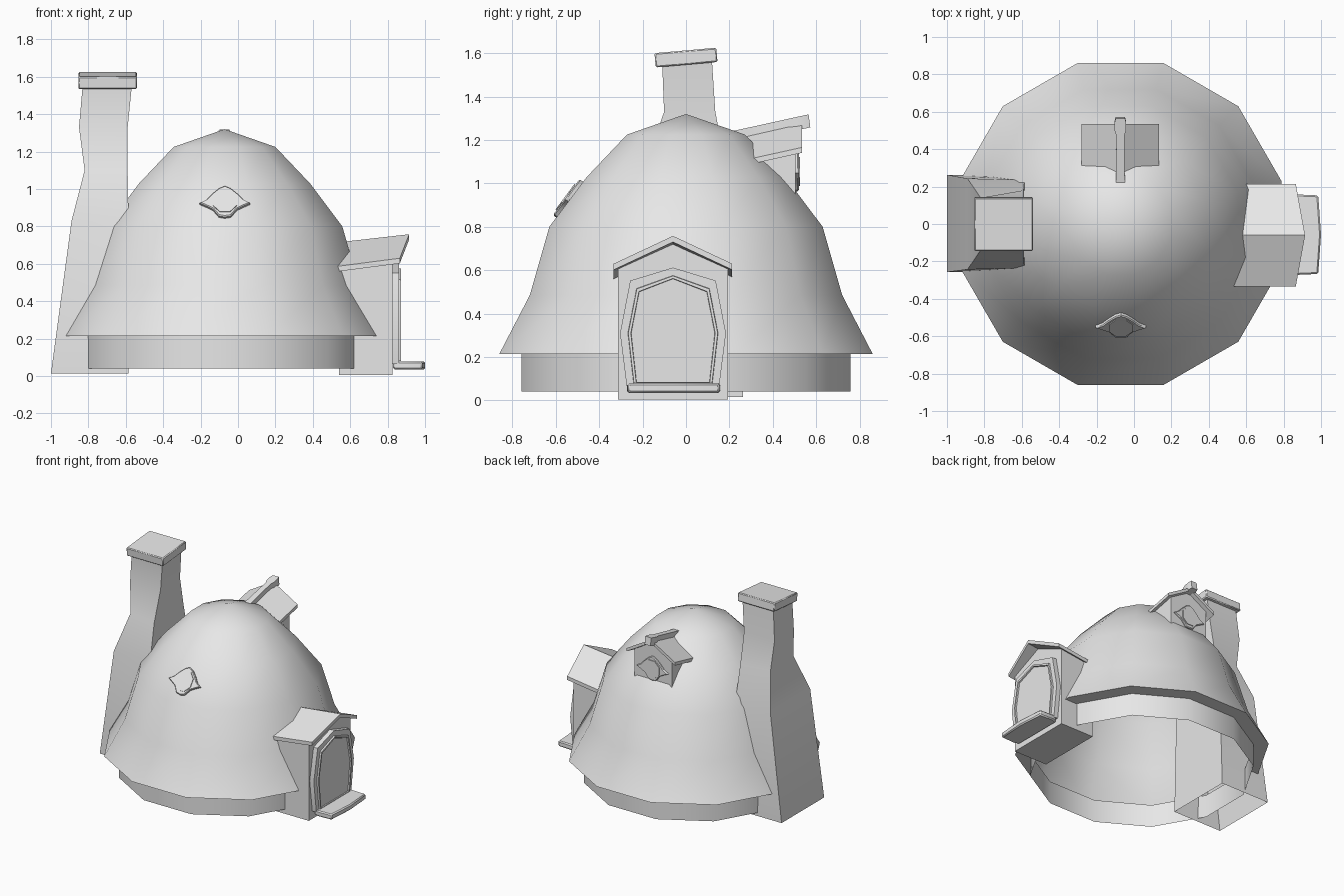
import bpy, bmesh, math
from mathutils import Matrix, Vector

old = bpy.data.objects.get("Cube")
if old:
    bpy.data.objects.remove(old, do_unlink=True)

grey = bpy.data.materials.new("plain_grey")
grey.use_nodes = True
grey.diffuse_color = (0.8, 0.8, 0.8, 1)
grey.node_tree.nodes["Principled BSDF"].inputs["Base Color"].default_value = (0.8, 0.8, 0.8, 1)


def loft(name, rings, caps=(True, True), matrix=Matrix(), smooth=30, bevel=0):
    """Skin a list of equal closed rings, with optional end caps."""
    bm = bmesh.new()
    loops = [[bm.verts.new(matrix @ Vector(p)) for p in ring] for ring in rings]
    n = len(loops[0])
    for a, b in zip(loops, loops[1:]):
        for i in range(n):
            j = (i + 1) % n
            bm.faces.new((a[i], a[j], b[j], b[i]))
    for loop, cap in zip((loops[0], loops[-1]), caps):
        if cap:
            bm.faces.new(loop)
    bmesh.ops.remove_doubles(bm, verts=bm.verts, dist=0.0005)
    bmesh.ops.recalc_face_normals(bm, faces=bm.faces)
    mesh = bpy.data.meshes.new(name)
    bm.to_mesh(mesh)
    bm.free()
    mesh.materials.append(grey)
    obj = bpy.data.objects.new(name, mesh)
    bpy.context.collection.objects.link(obj)
    bpy.ops.object.select_all(action='DESELECT')
    obj.select_set(True)
    bpy.context.view_layer.objects.active = obj
    bpy.ops.object.shade_smooth_by_angle(angle=math.radians(smooth))
    if bevel:
        mod = obj.modifiers.new("soft_edges", 'BEVEL')
        mod.width = bevel
        mod.segments = 1
    return obj


def mirrored(half):
    """Close a half outline (top to bottom, x >= 0) by mirroring it."""
    return half + [(-x, z) for x, z in reversed(half) if x > 0]


def extrude_out(outline, u0, u1):
    return [[(u, v, z) for v, z in outline] for u in (u0, u1)]


# Round hut: wall, eave and domed roof in twelve sides
def ring(apothem, z):
    r = apothem / math.cos(math.pi / 12)
    angles = [math.radians(15 + 30 * k) for k in range(12)]
    return [(-0.072 + r * math.cos(a), r * math.sin(a), z) for a in angles]


loft("round_wall", [ring(0.757, 0.04), ring(0.757, 0.215)], (False, False), smooth=40)
dome = [(0.757, 0.215), (0.86, 0.215), (0.72, 0.485), (0.63, 0.8),
        (0.457, 1.03), (0.272, 1.225), (0, 1.32)]
loft("domed_roof", [ring(r, z) for r, z in dome], (False, False), smooth=40)


# Chimney: outer x, inner x, outer and inner half width, sideways shift, height
def stack_ring(xo, xi, ho, hi, dy, z):
    return [(xo, dy - ho, z), (xi, dy - hi, z), (xi, dy + hi, z), (xo, dy + ho, z)]


stack = [(-1, -0.585, 0.26, 0.26, 0.003, 0.015), (-0.89, -0.585, 0.243, 0.235, 0, 0.83),
         (-0.82, -0.59, 0.14, 0.18, 0, 1.1), (-0.85, -0.59, 0.118, 0.118, 0.017, 1.33),
         (-0.83, -0.567, 0.115, 0.115, 0.005, 1.56)]
loft("chimney_stack", [stack_ring(*s) for s in stack], (False, True), smooth=40)
tilt = Matrix.Translation((-0.697, 0, 1.58)) @ Matrix.Rotation(math.radians(5), 4, 'X')
slab = [(x, y) for x, y in ((-1, -1), (1, -1), (1, 1), (-1, 1))]
loft("chimney_cap", [[(0.157 * x, 0.143 * y, z) for x, y in slab] for z in (-0.033, 0.033)],
     matrix=tilt, bevel=0.006)


# Gabled parts: local x points outward, y sideways, z up
def gable_roof(name, matrix, u0, u1, rake, width, rise, z, thick, slope):
    rings = []
    for u, r in ((u0, 0), (u1, rake)):
        base = z + slope * (u - u1)
        top = [(u, -width, base), (u + r, 0, base + rise), (u, width, base)]
        rings.append(top + [(a, b, c - thick) for a, b, c in reversed(top)])
    loft(name, rings, matrix=matrix)


def gable_body(name, matrix, u0, u1, width, rise, floor, z, slope):
    rings = []
    for u in (u0, u1):
        top = z + slope * (u - u1)
        rings.append([(u, -width, floor), (u, width, floor), (u, width, top),
                      (u, 0, top + rise), (u, -width, top)])
    loft(name, rings, matrix=matrix)


porch = Matrix.Translation((0, -0.06, 0))
gable_body("porch_walls", porch, 0.54, 0.825, 0.254, 0.115, 0.005, 0.605, 0.13)
gable_roof("porch_roof", porch, 0.53, 0.865, 0.05, 0.273, 0.128, 0.63, 0.028, 0.13)

# Door with surround, raised trim and panel
def door_outline(inset):
    k = 1 - inset / 0.245
    half = [(0, 0.612 - inset), (0.197 * k, 0.552 - inset), (0.244 * k, 0.31),
            (0.213 * k, 0.065 + inset * 0.4)]
    return mirrored(half)


loft("door_surround", extrude_out(door_outline(0), 0.815, 0.86), matrix=porch)
trim = [[(u, v, z) for v, z in door_outline(i)]
        for u, i in ((0.858, 0.036), (0.872, 0.038), (0.872, 0.05), (0.858, 0.052))]
loft("door_trim", trim, (False, False), matrix=porch)
loft("door_panel", extrude_out(door_outline(0.056), 0.855, 0.865), matrix=porch)

# Doorstep with a slightly bowed front
step = [(0.83, -0.2), (0.87, -0.215), (0.985, -0.21), (1, 0), (0.985, 0.21),
        (0.87, 0.215), (0.83, 0.2)]
loft("doorstep", [[(x, y, z) for x, y in step] for z in (0.035, 0.078)],
     matrix=Matrix.Translation((0, -0.057, 0)), bevel=0.008)

# Rear dormer with ridge beam
dormer = Matrix.Translation((-0.073, 0, 0)) @ Matrix.Rotation(math.pi / 2, 4, 'Z')
gable_body("dormer_walls", dormer, 0.25, 0.505, 0.16, 0.1, 0.94, 1.165, 0.22)
gable_roof("dormer_roof", dormer, 0.2, 0.535, 0, 0.207, 0.12, 1.166, 0.025, 0.22)
beam = []
for u, w in ((0.22, 0.024), (0.47, 0.021), (0.5, 0.031), (0.54, 0.031), (0.565, 0.025)):
    z = 1.315 + 0.22 * (u - 0.55)
    beam.append([(u, -w, z), (u, w, z), (u + 0.008, w, z - 0.06), (u + 0.008, -w, z - 0.06)])
loft("dormer_ridge_beam", beam, matrix=dormer)

# Eared round windows
frame = mirrored([(0, 0.1), (0.03, 0.086), (0.068, 0.05), (0.098, 0.014), (0.135, -0.008),
                  (0.1, -0.026), (0.064, -0.046), (0.032, -0.09), (0, -0.096)])


def window(name, matrix, scale):
    m = matrix @ Matrix.Diagonal((1, scale, 1, 1))
    loft(name + "_frame", [[(k * x, k * y, z) for x, y in frame]
                           for z, k in ((-0.01, 1), (0.014, 1), (0.02, 0.94))], matrix=m)
    pane = [(0.07 * math.cos(a), 0.075 * math.sin(a))
            for a in (math.pi * (k + 0.5) / 4 for k in range(8))]
    loft(name + "_pane", [[(x, y, z) for x, y in pane] for z in (0.01, 0.026)], matrix=m)


window("front_window", Matrix.Translation((-0.07, -0.537, 0.923))
       @ Matrix.Rotation(math.radians(53.5), 4, 'X'), 1.05)
window("dormer_window", Matrix.Translation((-0.073, 0.5, 1.055))
       @ Matrix.Rotation(math.pi, 4, 'Z') @ Matrix.Rotation(math.pi / 2, 4, 'X'), 0.95)
